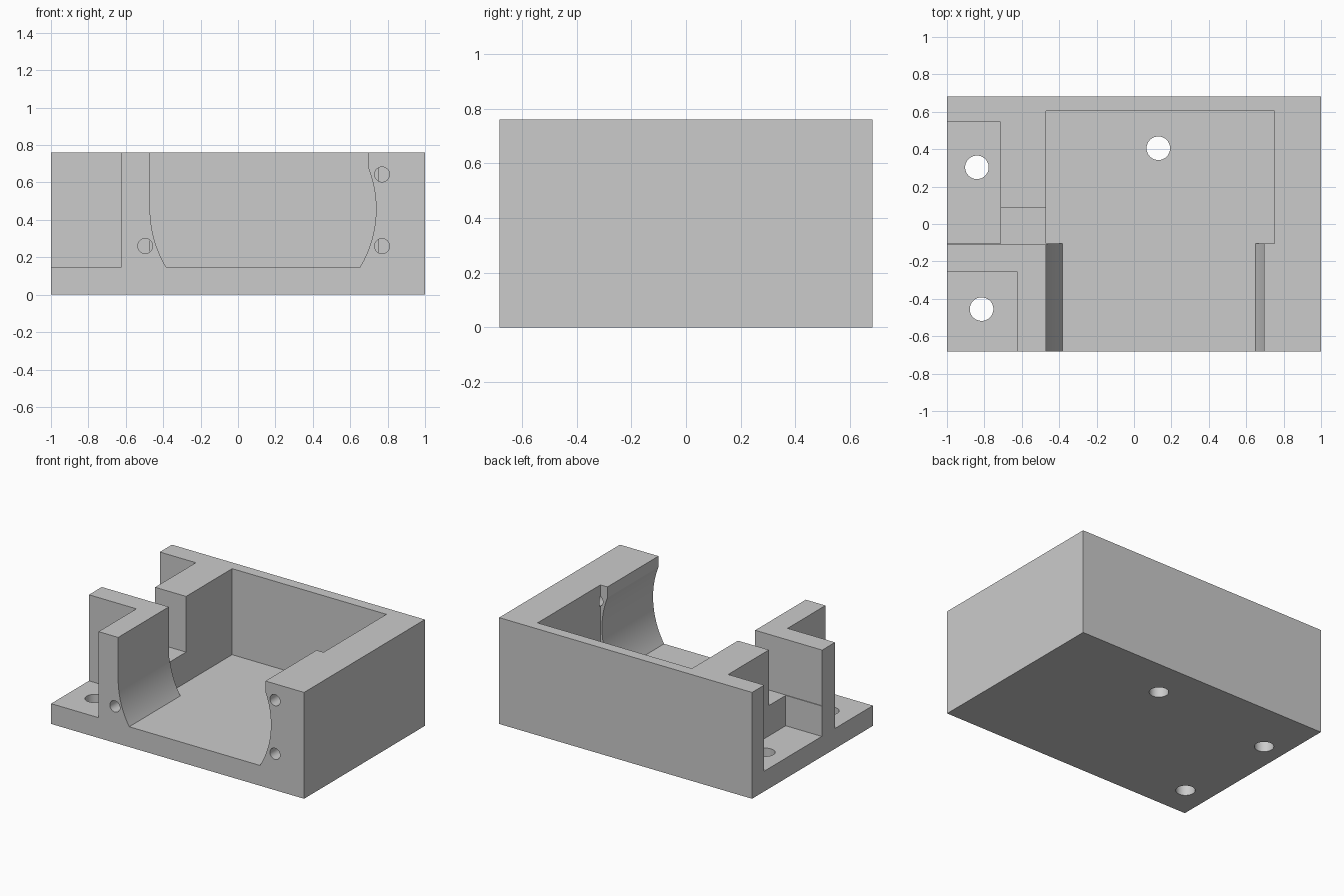
import bpy, bmesh, math
from mathutils import Matrix, Vector

default = bpy.data.objects.get("Cube")
if default:
    bpy.data.objects.remove(default, do_unlink=True)

FLOOR, TOP, OVER = 0.145, 0.76, 0.9
FRONT, BACK = -0.682, 0.682

grey = bpy.data.materials.new("plain grey")
grey.use_nodes = True
colour = (0.6, 0.6, 0.6, 1)
grey.diffuse_color = colour
grey.node_tree.nodes["Principled BSDF"].inputs["Base Color"].default_value = colour


def finish(name, bm):
    bmesh.ops.recalc_face_normals(bm, faces=bm.faces[:])
    mesh = bpy.data.meshes.new(name)
    bm.to_mesh(mesh)
    bm.free()
    mesh.materials.append(grey)
    obj = bpy.data.objects.new(name, mesh)
    bpy.context.scene.collection.objects.link(obj)
    return obj


def box(name, x, y, z):
    bm = bmesh.new()
    bmesh.ops.create_cube(bm, size=1)
    for v in bm.verts:
        v.co = Vector([a[0] if c < 0 else a[1] for a, c in zip((x, y, z), v.co)])
    return finish(name, bm)


def rod(name, centre, radius, length, along_y=False):
    bm = bmesh.new()
    turn = Matrix.Rotation(math.pi / 2, 4, 'X') if along_y else Matrix()
    bmesh.ops.create_cone(bm, cap_ends=True, segments=48, radius1=radius,
                          radius2=radius, depth=length,
                          matrix=Matrix.Translation(centre) @ turn)
    return finish(name, bm)


def bore_channel():
    # Round bore, flat at the floor, straight on one side, lipped on the other
    cx, cz, r, lip = 0.134, 0.458, 0.604, 0.695
    low = math.asin((FLOOR - cz) / r)
    high = math.acos((lip - cx) / r)
    n = 24
    right = [low + (high - low) * i / n for i in range(n + 1)]
    left = [math.pi - low * i / n for i in range(n + 1)]
    pts = [(cx + r * math.cos(a), cz + r * math.sin(a)) for a in right]
    pts += [(lip, OVER), (cx - r, OVER)]
    pts += [(cx + r * math.cos(a), cz + r * math.sin(a)) for a in left]
    pts[0], pts[-1] = (pts[0][0], FLOOR), (pts[-1][0], FLOOR)
    bm = bmesh.new()
    face = bm.faces.new([bm.verts.new((x, -0.8, z)) for x, z in pts])
    new = bmesh.ops.extrude_face_region(bm, geom=[face])["geom"]
    bmesh.ops.translate(bm, vec=(0, 0.85, 0),
                        verts=[g for g in new if isinstance(g, bmesh.types.BMVert)])
    return finish("bore_channel_cutter", bm)


# Solid block that everything is cut from
housing = box("housing", (-1, 1), (FRONT, BACK), (0, TOP))

# Pockets, slot and bore
cutters = [
    box("main_cavity_cutter", (-0.47, 0.75), (-0.105, 0.605), (FLOOR, OVER)),
    bore_channel(),
    box("front_pocket_cutter", (-1.1, -0.625), (-0.8, -0.255), (FLOOR, OVER)),
    box("back_pocket_cutter", (-1.1, -0.715), (-0.105, 0.545), (FLOOR, OVER)),
    box("side_slot_cutter", (-1.1, -0.46), (-0.11, 0.085), (0.362, OVER)),
]

# Mounting holes through the floor
for x, y in [(-0.84, 0.303), (-0.815, -0.455), (0.13, 0.405)]:
    cutters.append(rod("floor_hole_cutter", (x, y, 0.1), 0.063, 0.4))

# Screw holes in the front face, reaching the cavity
for x, z in [(-0.496, 0.26), (0.77, 0.26), (0.77, 0.643)]:
    cutters.append(rod("screw_hole_cutter", (x, -0.445, z), 0.04, 0.7, True))

for cutter in cutters:
    cutter.hide_render = True
    mod = housing.modifiers.new(cutter.name, 'BOOLEAN')
    mod.operation = 'DIFFERENCE'
    mod.solver = 'EXACT'
    mod.object = cutter

# Bake the cuts and drop the cutters
bpy.context.view_layer.update()
graph = bpy.context.evaluated_depsgraph_get()
baked = bpy.data.meshes.new_from_object(housing.evaluated_get(graph))
housing.modifiers.clear()
housing.data = baked
baked.materials.clear()
baked.materials.append(grey)
for p in baked.polygons:
    p.material_index = 0
for cutter in cutters:
    bpy.data.objects.remove(cutter, do_unlink=True)

# Smooth the bore and holes, keep the corners sharp
bpy.ops.object.select_all(action='DESELECT')
housing.select_set(True)
bpy.context.view_layer.objects.active = housing
bpy.ops.object.shade_smooth_by_angle(angle=math.radians(20))
